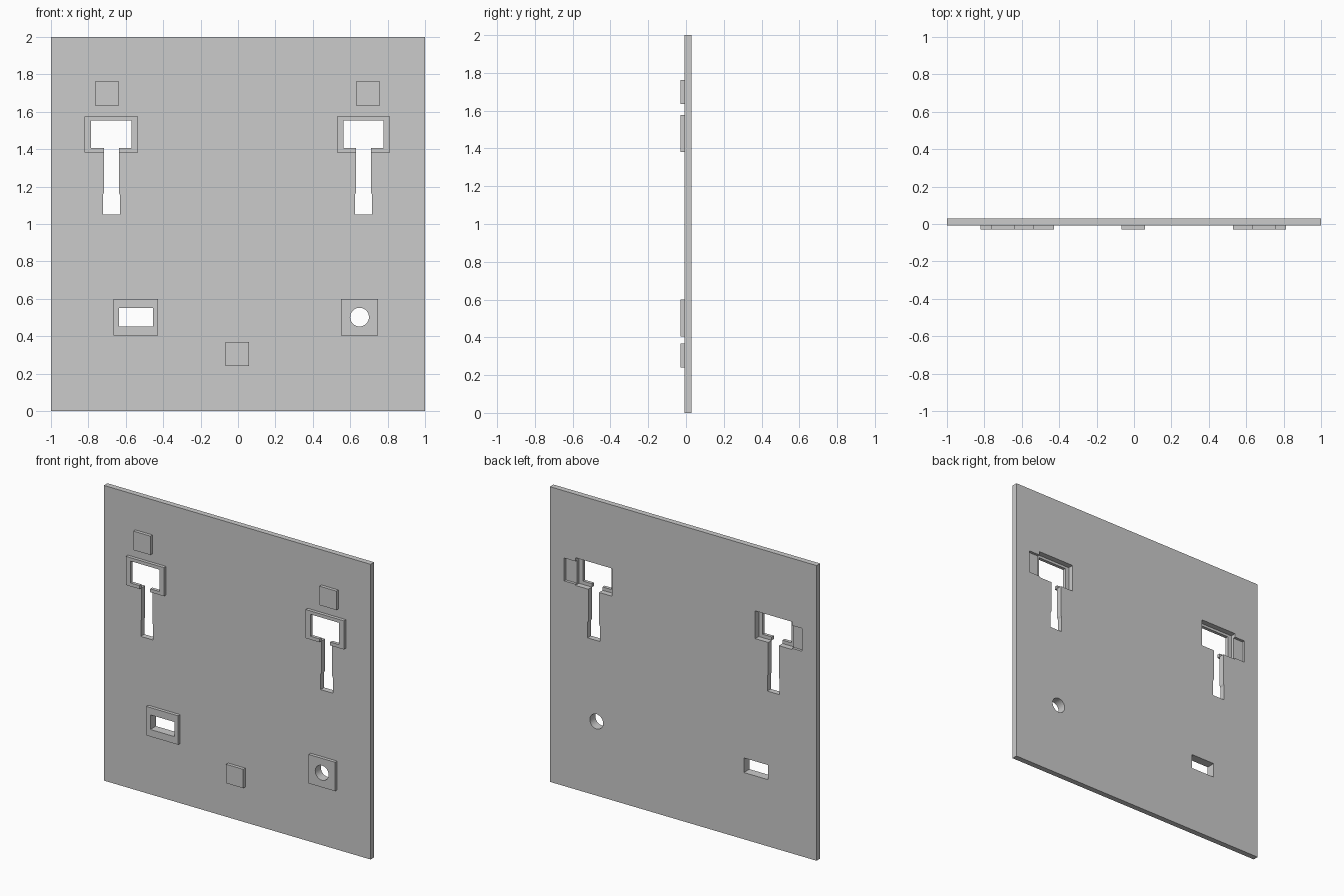
import bpy
import math

if "Cube" in bpy.data.objects:
    bpy.data.objects.remove(bpy.data.objects["Cube"], do_unlink=True)

FRONT, FACE, BACK = -0.03, -0.008, 0.03   # boss front, plate front, plate back

grey = bpy.data.materials.new("plain_grey")
grey.use_nodes = True
grey.diffuse_color = (0.6, 0.6, 0.6, 1)
grey.node_tree.nodes["Principled BSDF"].inputs["Base Color"].default_value = (0.6, 0.6, 0.6, 1)


def prism(name, outline, y0, y1):
    """Extrude an (x, z) outline from y0 back to y1."""
    n = len(outline)
    verts = [(x, y, z) for y in (y0, y1) for x, z in outline]
    faces = [tuple(range(n)), tuple(reversed(range(n, 2 * n)))]
    faces += [(i, i + n, (i + 1) % n + n, (i + 1) % n) for i in range(n)]
    mesh = bpy.data.meshes.new(name)
    mesh.from_pydata(verts, [], faces)
    mesh.materials.append(grey)
    obj = bpy.data.objects.new(name, mesh)
    bpy.context.collection.objects.link(obj)
    return obj


def box(name, x0, x1, z0, z1, y0, y1):
    return prism(name, [(x0, z0), (x1, z0), (x1, z1), (x0, z1)], y0, y1)


def boolean(target, tool, operation):
    """Apply a boolean and discard the tool."""
    mod = target.modifiers.new("bool", "BOOLEAN")
    mod.operation, mod.object, mod.solver = operation, tool, "EXACT"
    bpy.context.view_layer.objects.active = target
    bpy.ops.object.modifier_apply(modifier=mod.name)
    bpy.data.objects.remove(tool, do_unlink=True)


panel = box("panel", -1, 1, 0, 2, FACE, BACK)


def add_boss(x0, x1, z0, z1):
    boolean(panel, box("boss", x0, x1, z0, z1, FRONT, FACE + 0.005), "UNION")


def cut(tool):
    boolean(panel, tool, "DIFFERENCE")


# Raised square pads
for cx, cz in ((-0.7, 1.698), (0.695, 1.698), (-0.004, 0.304)):
    add_boss(cx - 0.064, cx + 0.064, cz - 0.064, cz + 0.064)

# Raised surrounds of the lower openings
add_boss(-0.666, -0.428, 0.404, 0.6)
add_boss(0.551, 0.749, 0.404, 0.6)

# Lower rectangular and round openings
cut(box("slot_cutter", -0.636, -0.455, 0.452, 0.551, -0.1, 0.1))
ring = [(0.65 + 0.05 * math.cos(a), 0.502 + 0.05 * math.sin(a))
        for a in (math.tau * i / 40 for i in range(40))]
cut(prism("round_cutter", ring, -0.1, 0.1))

# Upper T-shaped openings with stepped pockets in the back
for cx, side in ((-0.677, -1), (0.671, 1)):
    add_boss(cx - 0.143, cx + 0.143, 1.382, 1.576)
    cut(box("pocket_cutter", cx - 0.137, cx + 0.137, 1.382, 1.57, FACE, 0.1))
    near, far = sorted((cx + side * 0.12, side * 0.892))
    cut(box("side_pocket_cutter", near, far, 1.39, 1.545, 0.012, 0.1))
    half = [(0.046, 1.051), (0.046, 1.155), (0.04, 1.168), (0.04, 1.405),
            (0.108, 1.405), (0.108, 1.553)]
    outline = [(cx + x, z) for x, z in half] + [(cx - x, z) for x, z in reversed(half)]
    cut(prism("key_slot_cutter", outline, -0.1, 0.1))
